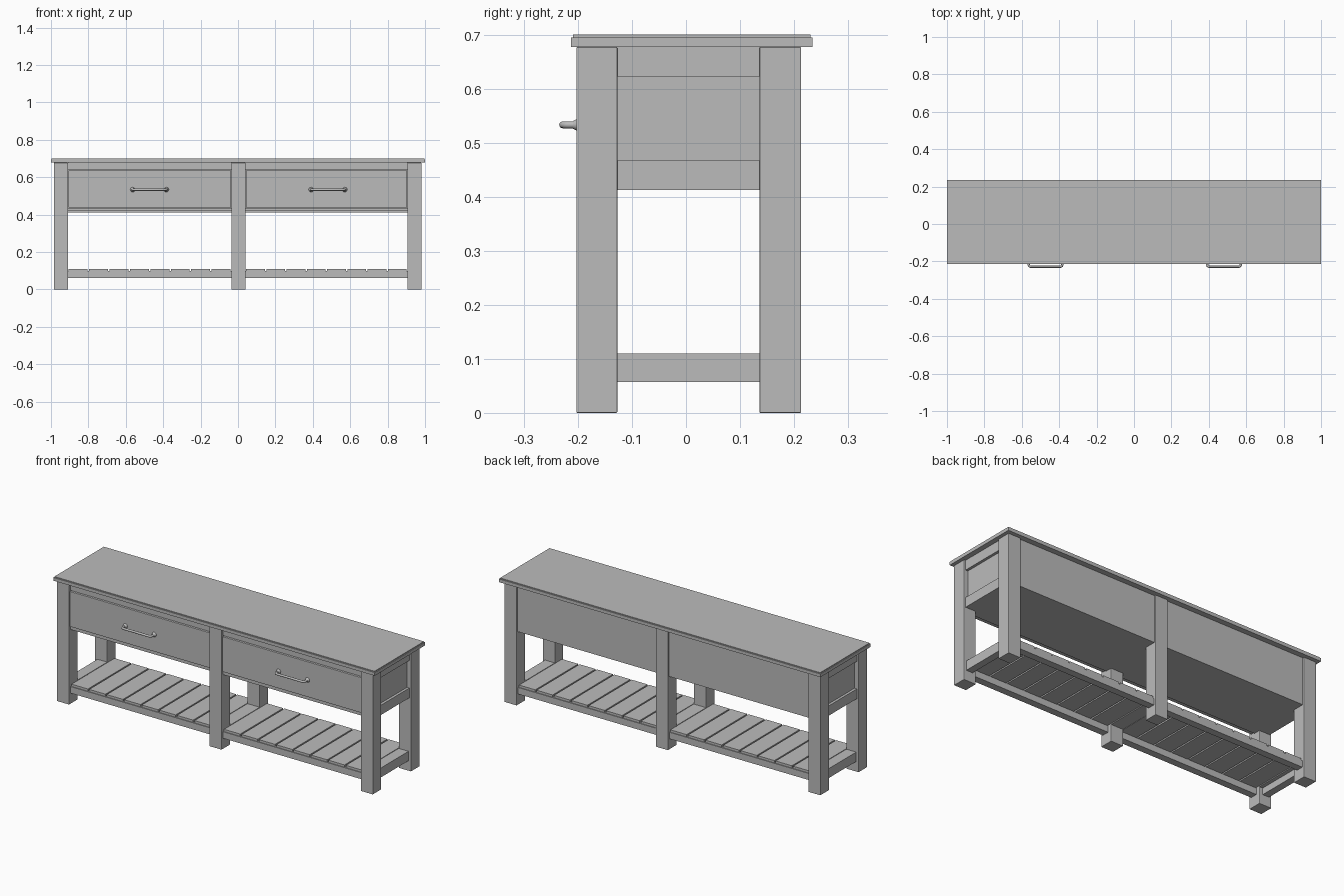
import bpy
from mathutils import Vector

if "Cube" in bpy.data.objects:
    bpy.data.objects.remove(bpy.data.objects["Cube"], do_unlink=True)

# One plain grey finish
grey = bpy.data.materials.new("plain grey")
grey.use_nodes = True
grey.diffuse_color = (0.5, 0.5, 0.5, 1)
grey.node_tree.nodes["Principled BSDF"].inputs["Base Color"].default_value = (0.5, 0.5, 0.5, 1)


def box(name, x, y, z, bevel=0.0):
    """Box spanning the given (low, high) ranges."""
    spans = (x, y, z)
    bpy.ops.mesh.primitive_cube_add(size=1, location=[sum(s) / 2 for s in spans])
    ob = bpy.context.object
    ob.name = name
    size = Vector([s[1] - s[0] for s in spans])
    for v in ob.data.vertices:
        v.co = v.co * size
    ob.data.materials.append(grey)
    if bevel:
        mod = ob.modifiers.new("soft edge", "BEVEL")
        mod.width = bevel
        mod.segments = 2
    return ob


FRONT_LEG, BACK_LEG = (-0.203, -0.127), (0.136, 0.213)
GAP = (FRONT_LEG[1], BACK_LEG[0])
LEGS = {"right": (-0.985, -0.909), "middle": (-0.036, 0.04), "left": (0.905, 0.981)}
BAYS = {"right": (-0.909, -0.036), "left": (0.04, 0.905)}
TOP = 0.677
BASE = 0.412

# Table top with a thin stepped upper edge
box("top_board", (-1, 1), (-0.213, 0.234), (TOP, 0.695))
box("top_edge_step", (-0.996, 0.996), (-0.209, 0.23), (0.695, 0.7))

# Legs
for side, x in LEGS.items():
    box(f"front_leg_{side}", x, FRONT_LEG, (0, TOP), 0.002)
    box(f"back_leg_{side}", x, BACK_LEG, (0, TOP), 0.002)

# Cabinet ends: rails around a recessed panel, and the low stretcher
for side, out in (("right", -1), ("left", 1)):
    inner, outer = LEGS[side] if out > 0 else LEGS[side][::-1]

    def depth(a, b):
        return tuple(sorted((outer - out * a, outer - out * b)))

    box(f"end_panel_{side}", depth(0.025, 0.04), GAP, (BASE, TOP))
    box(f"end_top_rail_{side}", depth(0.01, 0.05), GAP, (0.622, TOP))
    box(f"end_bottom_rail_{side}", depth(0.01, 0.05), GAP, (BASE, 0.467))
    box(f"end_stretcher_{side}", depth(0.015, 0.055), GAP, (0.057, 0.094))

# Floor of the drawer case
box("case_floor", (-0.95, 0.945), (-0.165, 0.175), (BASE, 0.424))

for side, x in BAYS.items():
    # Front rails, drawer front, back panel and long stretchers
    box(f"front_top_rail_{side}", x, (-0.19, -0.15), (0.638, TOP))
    box(f"front_bottom_rail_{side}", x, (-0.19, -0.15), (0.418, 0.434))
    box(f"drawer_front_{side}", (x[0] + 0.002, x[1] - 0.002), (-0.197, -0.17), (0.437, 0.635), 0.0015)
    box(f"back_panel_{side}", x, (0.17, 0.203), (BASE, TOP))
    box(f"front_stretcher_{side}", x, (-0.19, -0.15), (0.06, 0.097))
    box(f"back_stretcher_{side}", x, (0.16, 0.2), (0.06, 0.097))

    # Slatted shelf
    count = 8
    pitch = (x[1] - x[0]) / count
    for i in range(count):
        a = x[0] + i * pitch
        box(f"shelf_slat_{side}_{i + 1}", (a + 0.004, a + pitch - 0.004), (-0.186, 0.196), (0.096, 0.11))

# Narrow slats between the legs
for side, x in LEGS.items():
    trim = 0.015 if side != "middle" else 0
    lo = x[0] + (trim if side == "right" else 0)
    hi = x[1] - (trim if side == "left" else 0)
    box(f"shelf_filler_{side}", (lo, hi), GAP, (0.094, 0.11))

# Drawer pulls: rounded bar on two flared posts
for side, cx in (("right", -0.473), ("left", 0.481)):
    curve = bpy.data.curves.new(f"pull_bar_{side}", "CURVE")
    curve.dimensions = "3D"
    curve.bevel_depth = 0.0065
    curve.bevel_resolution = 2
    curve.use_fill_caps = True
    path = [(-0.09, -0.195), (-0.09, -0.218), (-0.087, -0.225), (-0.08, -0.2285)]
    path += [(-px, py) for px, py in reversed(path)]
    line = curve.splines.new("POLY")
    line.points.add(len(path) - 1)
    for p, (px, py) in zip(line.points, path):
        p.co = (cx + px, py, 0.533, 1)
    curve.materials.append(grey)
    bar = bpy.data.objects.new(f"pull_bar_{side}", curve)
    bpy.context.collection.objects.link(bar)
    for n, dx in (("a", -0.09), ("b", 0.09)):
        bpy.ops.mesh.primitive_cone_add(vertices=16, radius1=0.0135, radius2=0.007, depth=0.013,
                                        location=(cx + dx, -0.203, 0.533), rotation=(1.5708, 0, 0))
        post = bpy.context.object
        post.name = f"pull_flange_{side}_{n}"
        post.data.materials.append(grey)
        bpy.ops.object.shade_smooth_by_angle()
